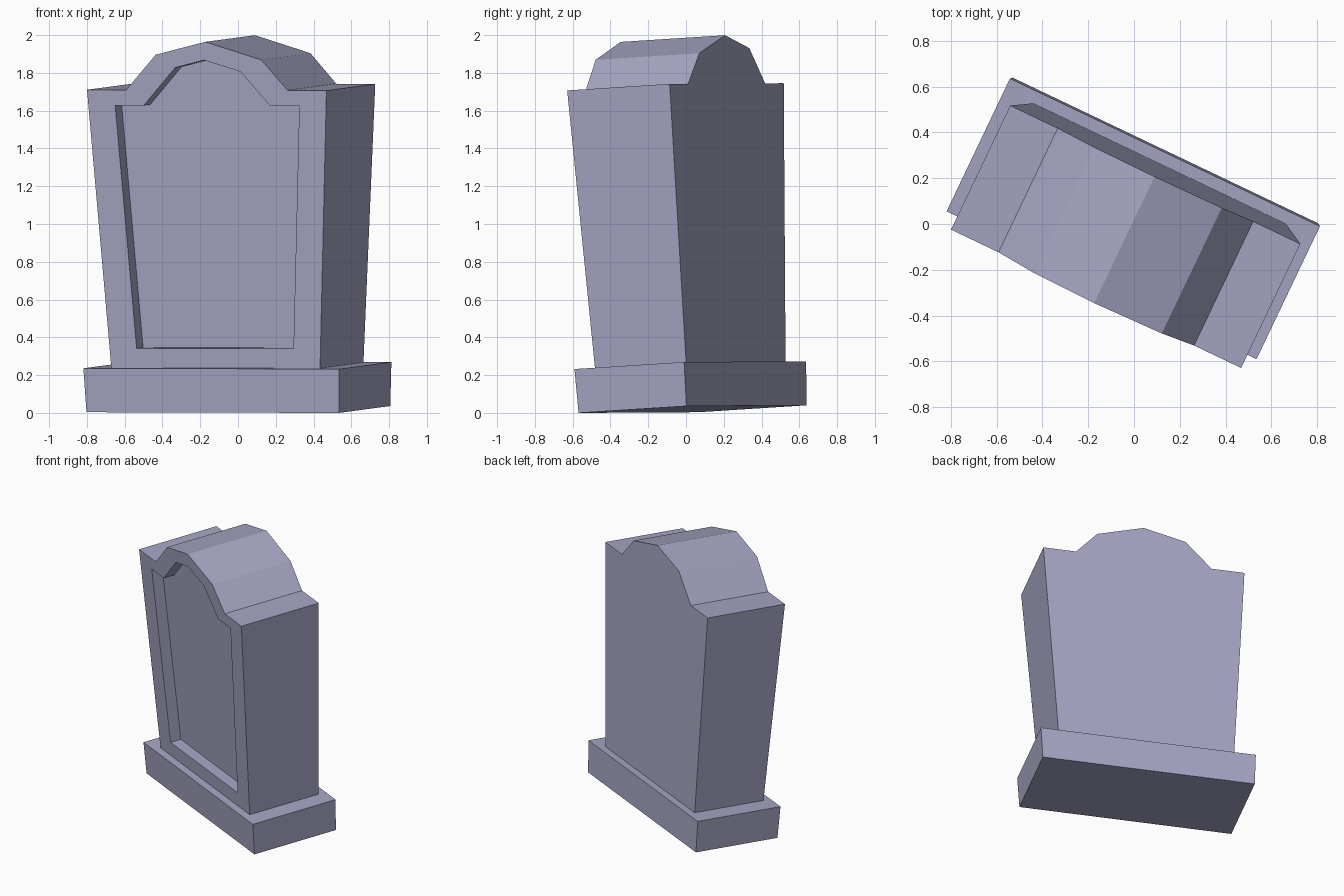
import bpy
import bmesh
from math import radians
from mathutils import Matrix

cube = bpy.data.objects.get("Cube")
if cube:
    bpy.data.objects.remove(cube)

# One pale violet-grey stone colour
stone = bpy.data.materials.new("pale_stone")
stone.use_nodes = True
colour = (0.38, 0.38, 0.55, 1)
stone.diffuse_color = colour
stone.node_tree.nodes["Principled BSDF"].inputs["Base Color"].default_value = colour

# The whole monument is turned and leans slightly forward
lean = (Matrix.Translation((0.002, 0.035, 0.02))
        @ Matrix.Rotation(radians(-25.5), 4, 'Z')
        @ Matrix.Rotation(radians(3.3), 4, 'X')
        @ Matrix.Rotation(radians(0.15), 4, 'Y'))


def loft(name, rings):
    """Bridge matching closed rings and cap both ends."""
    bm = bmesh.new()
    loops = [[bm.verts.new(p) for p in ring] for ring in rings]
    for a, b in zip(loops, loops[1:]):
        for i in range(len(a)):
            j = (i + 1) % len(a)
            bm.faces.new((a[i], a[j], b[j], b[i]))
    bm.faces.new(loops[0])
    bm.faces.new(loops[-1])
    bmesh.ops.recalc_face_normals(bm, faces=bm.faces)
    mesh = bpy.data.meshes.new(name)
    bm.to_mesh(mesh)
    bm.free()
    mesh.materials.append(stone)
    obj = bpy.data.objects.new(name, mesh)
    obj.matrix_world = lean
    bpy.context.collection.objects.link(obj)
    return obj


def rectangle(w, d, z):
    return [(-w, -d, z), (w, -d, z), (w, d, z), (-w, d, z)]


def half_depth(z):
    """The slab thickens evenly towards the top."""
    return 0.268 + 0.0225 * (z - 0.25)


# Plinth, slightly wider at the top
loft("plinth", [rectangle(0.74, 0.317, 0), rectangle(0.75, 0.322, 0.233)])

# Matching outlines of the slab and its sunken panel (x, z)
outline = [(-0.612, 0.233), (0.612, 0.233), (0.702, 1.709), (0.474, 1.709),
           (0.324, 1.871), (0, 1.965), (-0.293, 1.896), (-0.472, 1.709),
           (-0.702, 1.709)]
panel = [(-0.46, 0.337), (0.46, 0.337), (0.54, 1.626), (0.37, 1.626),
         (0.2, 1.808), (-0.01, 1.868), (-0.181, 1.828), (-0.373, 1.626),
         (-0.54, 1.626)]

# Headstone: back, front rim, panel edge, sunken panel floor
loft("headstone", [
    [(x, half_depth(z), z) for x, z in outline],
    [(x, -half_depth(z), z) for x, z in outline],
    [(x, -half_depth(z), z) for x, z in panel],
    [(x, -half_depth(z) + 0.08, z) for x, z in panel],
])
